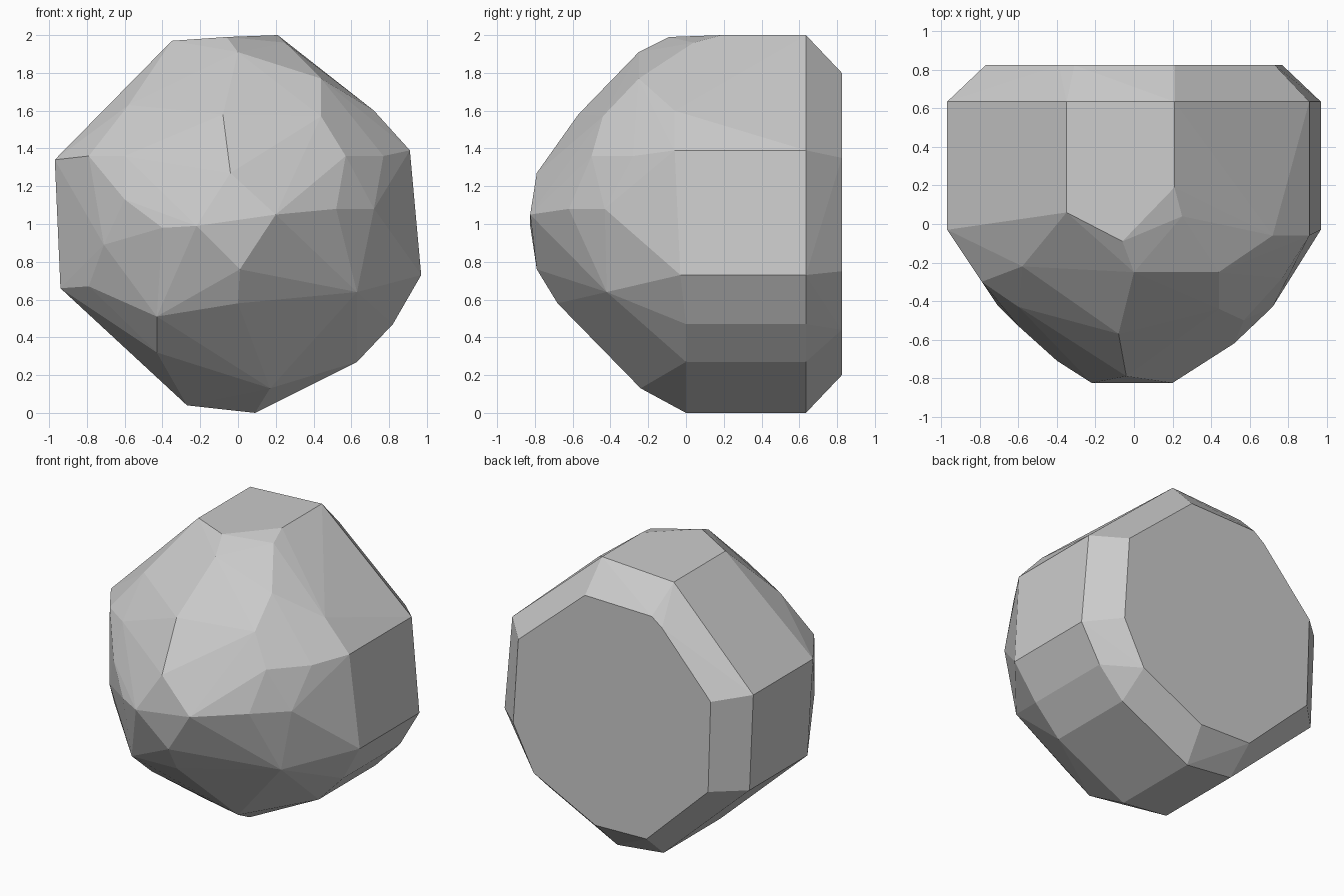
import bpy, bmesh

# Cross-section of the straight rear body: x, z, and y where its front ends
body = [(0.21, 2.0, 0.19), (-0.35, 1.97, 0.06), (-0.97, 1.34, -0.03),
        (-0.94, 0.66, -0.01), (-0.27, 0.04, 0.0), (0.09, 0.0, 0.0),
        (0.63, 0.27, 0.0), (0.82, 0.47, 0.0), (0.97, 0.73, -0.03),
        (0.91, 1.39, -0.06)]

# Flat back face: x, z
back = [(0.21, 1.8), (-0.31, 1.79), (-0.39, 1.73), (-0.77, 1.31), (-0.75, 0.67),
        (-0.27, 0.21), (0.13, 0.20), (0.61, 0.44), (0.77, 0.75), (0.73, 1.35)]

# Faceted front dome corners
dome = [(-0.06, -0.09, 1.99), (0.25, 0.04, 1.96), (0.0, -0.25, 1.91),
        (0.44, -0.25, 1.77), (0.72, -0.06, 1.6), (0.44, -0.44, 1.57),
        (-0.08, -0.57, 1.58), (-0.04, -0.79, 1.27), (0.57, -0.50, 1.36),
        (0.77, -0.28, 1.36), (0.52, -0.62, 1.08), (0.72, -0.43, 1.08),
        (0.20, -0.825, 1.05), (-0.22, -0.825, 0.99), (0.01, -0.79, 0.76),
        (0.63, -0.42, 0.64), (0.77, -0.22, 0.64), (0.0, -0.68, 0.58),
        (0.17, -0.24, 0.13), (0.05, -0.37, 0.27), (-0.43, -0.35, 0.32),
        (-0.43, -0.57, 0.51), (-0.58, -0.46, 0.68), (-0.79, -0.25, 0.67),
        (-0.40, -0.71, 0.98), (-0.71, -0.42, 0.89), (-0.60, -0.53, 1.13),
        (-0.79, -0.30, 1.36), (-0.60, -0.43, 1.36), (-0.58, -0.22, 1.63)]

points = [(x, 0.635, z) for x, z, y in body]
points += [(x, y, z) for x, z, y in body]
points += [(x, 0.825, z) for x, z in back]
points += dome

# Wrap the corners in a convex shell
bm = bmesh.new()
for p in points:
    bm.verts.new(p)
res = bmesh.ops.convex_hull(bm, input=bm.verts[:])
loose = [v for v in bm.verts if not v.link_faces]
bmesh.ops.delete(bm, geom=loose, context='VERTS')
bmesh.ops.dissolve_limit(bm, angle_limit=0.03, verts=bm.verts[:], edges=bm.edges[:])
bmesh.ops.recalc_face_normals(bm, faces=bm.faces[:])

mesh = bpy.data.meshes.new("rock")
bm.to_mesh(mesh)
bm.free()
bpy.context.collection.objects.link(bpy.data.objects.new("rock", mesh))
